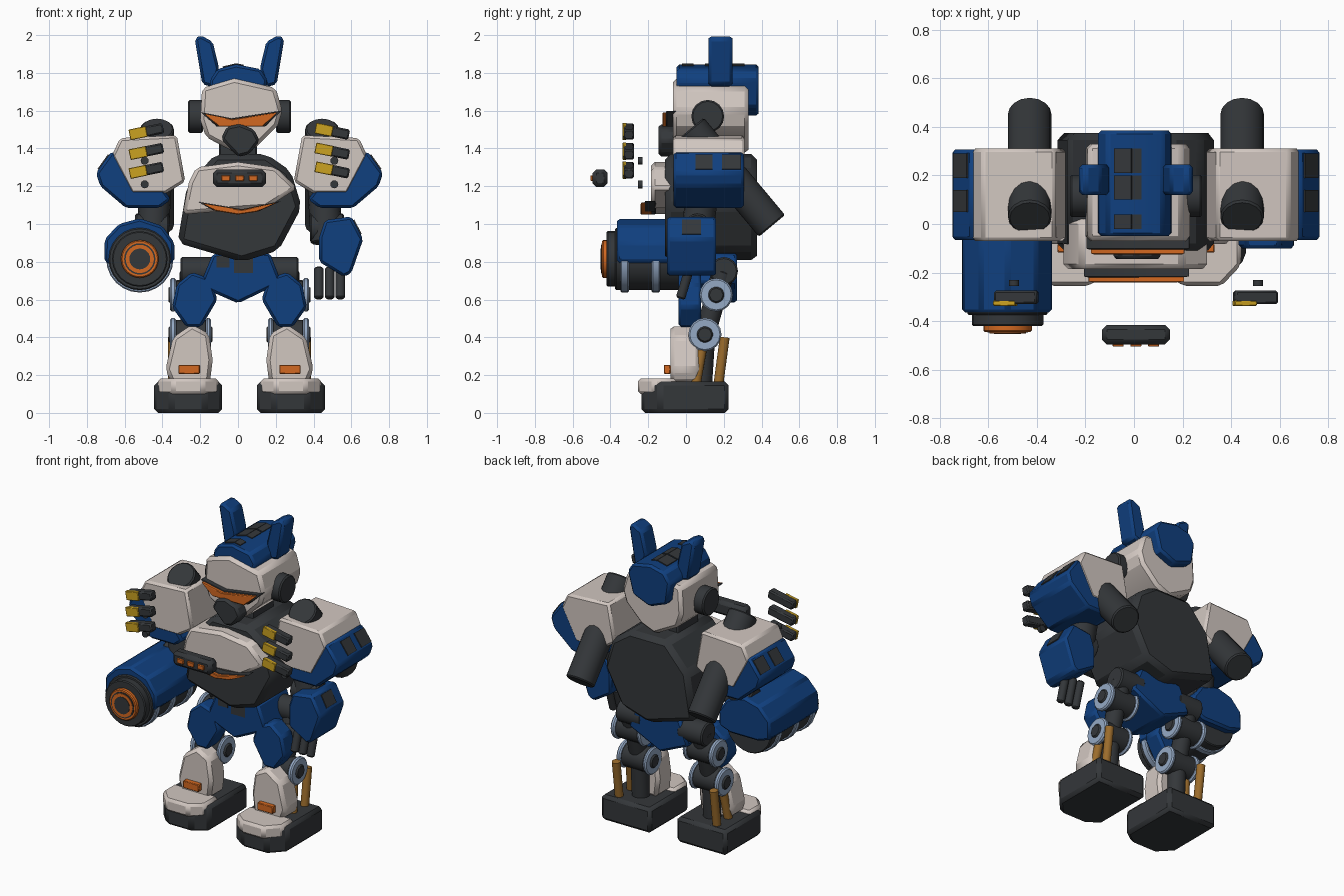
import bpy
import bmesh
import math
from mathutils import Matrix, Vector

default_cube = bpy.data.objects.get("Cube")
if default_cube:
    bpy.data.objects.remove(default_cube, do_unlink=True)

AXIS = .008  # mirror plane of the body


def make_material(name, red, green, blue):
    material = bpy.data.materials.new(name)
    material.use_nodes = True
    material.diffuse_color = (red, green, blue, 1)
    shader = material.node_tree.nodes["Principled BSDF"]
    shader.inputs["Base Color"].default_value = (red, green, blue, 1)
    shader.inputs["Roughness"].default_value = .7
    return material


BLUE = make_material("armour blue", .005, .05, .21)
WHITE = make_material("warm white", .64, .57, .53)
DARK = make_material("dark grey", .034, .038, .042)
ORANGE = make_material("glow orange", .65, .14, .015)
YELLOW = make_material("tip yellow", .6, .36, .015)
STEEL = make_material("steel blue", .3, .4, .56)
BRONZE = make_material("piston bronze", .33, .15, .025)


def finish(name, mesh_data, material, bevel=0.0):
    """Turn a bmesh into a named object, with optional chamfered edges."""
    bmesh.ops.recalc_face_normals(mesh_data, faces=mesh_data.faces)
    mesh = bpy.data.meshes.new(name)
    mesh_data.to_mesh(mesh)
    mesh_data.free()
    mesh.materials.append(material)
    part = bpy.data.objects.new(name, mesh)
    bpy.context.collection.objects.link(part)
    if bevel:
        chamfer = part.modifiers.new("chamfer", 'BEVEL')
        chamfer.width = bevel
        chamfer.segments = 1
        chamfer.limit_method = 'ANGLE'
    return part


def prism(name, outline, front, back, material, bevel=.014, vertical=False):
    """Extrude an outline front to back, or bottom to top when vertical."""
    mesh_data = bmesh.new()
    rings = []
    for depth in (front, back):
        rings.append([mesh_data.verts.new((u, v, depth) if vertical else (u, depth, v))
                      for u, v in outline])
    mesh_data.faces.new(rings[0])
    mesh_data.faces.new(rings[1])
    count = len(outline)
    for i in range(count):
        j = (i + 1) % count
        mesh_data.faces.new((rings[0][i], rings[0][j], rings[1][j], rings[1][i]))
    return finish(name, mesh_data, material, bevel)


def box(name, centre, size, material, bevel=.008, tilt=0.0):
    mesh_data = bmesh.new()
    placement = Matrix.Translation(centre) @ Matrix.Rotation(tilt, 4, 'Y')
    bmesh.ops.create_cube(mesh_data, size=1, matrix=placement @ Matrix.Diagonal((*size, 1)))
    return finish(name, mesh_data, material, bevel)


def rod(name, start, end, radius, material, bevel=.008, sides=16):
    mesh_data = bmesh.new()
    start, end = Vector(start), Vector(end)
    along = end - start
    turn = along.to_track_quat('Z', 'Y').to_matrix().to_4x4()
    bmesh.ops.create_cone(mesh_data, cap_ends=True, segments=sides, radius1=radius,
                          radius2=radius, depth=along.length,
                          matrix=Matrix.Translation((start + end) / 2) @ turn)
    return finish(name, mesh_data, material, bevel)


def edge_patch(name, start, end, front, back):
    """Lay a thin dark panel over a stretch of an outline edge."""
    a, b = Vector(start), Vector(end)
    normal = Vector((a.y - b.y, b.x - a.x)).normalized() * .006
    prism(name, [a - normal, b - normal, b + normal, a + normal], front, back, DARK, bevel=0)


def mirrored(outline, side):
    return [(AXIS + side * (x - AXIS), z) for x, z in outline]


# Head, helmet and neck
prism("head", [(-.19, 1.72), (-.02, 1.77), (.2, 1.72), (.235, 1.6), (.21, 1.52),
               (.1, 1.41), (0, 1.37), (-.17, 1.46), (-.2, 1.55)], -.07, .33, WHITE, bevel=.02)
helmet = [(-.15, 1.76), (-.11, 1.82), (-.01, 1.845), (.12, 1.82), (.157, 1.76),
          (.12, 1.62), (0, 1.57), (-.13, 1.62)]
prism("helmet", helmet, -.05, .385, BLUE)
for front, back in ((-.02, .04), (.1, .2), (.21, .31)):
    edge_patch("helmet_patch", (-.08, 1.828), (-.01, 1.845), front, back)
    edge_patch("helmet_patch", (-.01, 1.845), (.03, 1.837), front, back)
box("neck", (0, .12, 1.36), (.2, .22, .3), DARK)
prism("muzzle", [(-.09, 1.45), (-.06, 1.515), (.01, 1.53), (.085, 1.5), (.115, 1.44),
                 (.06, 1.37), (0, 1.355)], -.145, -.05, DARK)

# Eye visor and the matching chest grin: a dark frame with a glowing inset
visor = [(-.18, 1.585), (-.03, 1.555), (.21, 1.592), (.13, 1.515), (-.1, 1.515)]
grin = [(-.19, 1.11), (.02, 1.075), (.21, 1.115), (.1, 1.065), (0, 1.05), (-.12, 1.07)]
for label, outline, face in (("visor", visor, -.125), ("grin", grin, -.24)):
    middle = sum((Vector(p) for p in outline), Vector((0, 0))) / len(outline)
    frame = [middle + (Vector(p) - middle) * 1.1 + Vector((0, .004)) for p in outline]
    prism(label + "_frame", frame, face + .02, face + .08, DARK, bevel=.004)
    prism(label + "_glow", outline, face, face + .06, ORANGE, bevel=.004)

# Torso, chest and pelvis
prism("torso", [(-.32, .9), (-.27, 1.2), (-.12, 1.37), (.15, 1.37), (.28, 1.28), (.337, 1.09),
                (.215, .86), (.02, .8)], -.11, .375, DARK, bevel=.03)
prism("chest_plate", [(-.295, 1.05), (-.26, 1.22), (-.22, 1.3), (0, 1.328), (.2, 1.3),
                      (.315, 1.19), (.15, 1.085), (0, 1.075)], -.185, .02, WHITE, bevel=.02)
prism("pelvis", [(-.205, .67), (-.135, .84), (0, .865), (.17, .845), (.23, .69), (0, .58)],
      -.04, .27, BLUE)
box("pelvis_patch", (.03, -.04, .79), (.1, .008, .1), DARK, bevel=0)
box("pelvis_patch", (-.08, -.04, .8), (.07, .008, .06), DARK, bevel=0)

# Floating chest lamp block
box("lamp_block", (AXIS, -.455, 1.243), (.28, .08, .093), DARK, bevel=.02)
for offset in (-.073, 0, .073):
    box("lamp", (AXIS + offset, -.498, 1.243), (.045, .014, .03), ORANGE, bevel=.003)

# Paired parts
ear = [(.245, 1.98), (.215, 2), (.15, 1.965), (.115, 1.82), (.15, 1.725), (.205, 1.74)]
shoulder = [(.34, 1.47), (.64, 1.455), (.685, 1.36), (.58, 1.16), (.4, 1.16), (.295, 1.225)]
shoulder_skirt = [(.685, 1.385), (.768, 1.27), (.745, 1.2), (.61, 1.085), (.43, 1.085),
                  (.37, 1.13), (.5, 1.3)]
thigh = [(.365, .56), (.34, .68), (.26, .745), (.16, .71), (.125, .6), (.21, .455), (.29, .455)]
shin = [(.4, .23), (.36, .4), (.26, .468), (.17, .42), (.15, .28), (.165, .16), (.37, .16)]
foot = [(.1, .225), (.46, .225), (.46, -.14), (.37, -.235), (.19, -.235), (.1, -.17)]
toe = [(.12, -.05), (.44, -.05), (.44, -.17), (.36, -.255), (.2, -.255), (.12, -.19)]
for side, label in ((1, "left"), (-1, "right")):
    def at(x, y, z):
        return (AXIS + side * (x - AXIS), y, z)

    def part(name, outline, *settings, **options):
        return prism(label + "_" + name, mirrored(outline, side), *settings, **options)

    # Ears and head discs
    part("ear", ear, .12, .245, BLUE)
    rod(label + "_head_disc", at(.2, .115, 1.57), at(.28, .115, 1.57), .087, DARK)

    # Shoulder armour, exhaust pipe and upper arm
    part("shoulder", shoulder, -.07, .31, WHITE)
    part("shoulder_skirt", shoulder_skirt, -.066, .306, BLUE)
    for front, back in ((.05, .14), (.19, .29)):
        edge_patch(label + "_skirt_patch", *mirrored([(.7, 1.365), (.755, 1.288)], side),
                   front, back)
    rod(label + "_exhaust_pipe", at(.445, .455, .99), at(.445, .025, 1.505), .09, DARK)
    rod(label + "_upper_arm", at(.45, .1, 1.25), at(.47, .05, .9), .085, DARK)
    rod(label + "_elbow", at(.38, .06, .98), at(.56, .06, .98), .075, DARK)

    # Floating missiles and studs
    tilt = .2 * side
    for height in (1.49, 1.385, 1.285):
        x = AXIS + .492 * side
        box(label + "_missile", (x, -.302, height), (.18, .055, .055), DARK, tilt=tilt)
        box(label + "_missile_tip", (x - .046 * math.cos(tilt), -.326,
            height + .046 * math.sin(tilt)), (.092, .022, .057), YELLOW, bevel=.003, tilt=tilt)
    for height in (1.335, 1.21):
        rod(label + "_stud", at(.51, -.255, height), at(.51, -.23, height), .021, DARK, bevel=0)

    # Leg armour, joints and pistons
    part("thigh", thigh, -.04, .08, BLUE)
    part("shin", shin, -.082, .07, WHITE, bevel=.02)
    box(label + "_shin_light", at(.275, -.1, .23), (.113, .035, .048), ORANGE, bevel=.004)
    hip, knee, ankle = (.2, .75), (.16, .625), (.1, .415)
    rod(label + "_hip_joint", at(.14, *hip), at(.32, *hip), .075, DARK)
    rod(label + "_upper_link", at(.265, *hip), at(.265, *knee), .06, DARK)
    rod(label + "_middle_link", at(.265, *knee), at(.265, *ankle), .055, DARK)
    rod(label + "_lower_link", at(.265, *ankle), at(.265, .08, .1), .055, DARK)
    for name, joint in (("knee", knee), ("ankle", ankle)):
        rod(label + "_" + name, at(.15, *joint), at(.385, *joint), .045, DARK, sides=8)
        rod(label + "_" + name + "_drum", at(.18, *joint), at(.35, *joint), .078, DARK)
        for inner, outer in ((.16, .185), (.345, .375)):
            rod(label + "_" + name + "_ring", at(inner, *joint), at(outer, *joint), .088, STEEL)
    rod(label + "_rear_piston", at(.36, .17, .14), at(.36, .205, .4), .026, BRONZE, bevel=0)
    rod(label + "_front_piston", at(.36, .05, .14), at(.34, .09, .37), .026, BRONZE, bevel=0)

    # Foot
    part("foot", foot, 0, .165, DARK, bevel=.02, vertical=True)
    part("toe_cap", toe, .1, .183, WHITE, bevel=.016, vertical=True)

# Left forearm and fingers
prism("left_forearm", [(.43, .93), (.46, 1.02), (.6, 1.04), (.663, .92), (.6, .74),
                       (.56, .72), (.43, .8)], -.1, .16, BLUE)
edge_patch("forearm_patch", (.61, 1.02), (.65, .945), -.02, .08)
for x in (.428, .485, .542):
    rod("left_finger", (x, .02, .77), (x, -.03, .605), .025, DARK)

# Right arm cannon
prism("cannon_housing", [(-.708, .8), (-.705, .92), (-.63, 1), (-.52, 1.03), (-.4, .99),
                         (-.337, .9), (-.337, .8), (-.42, .77), (-.62, .77)], -.365, .15, BLUE)


def cannon_disc(name, front, back, radius, material, bevel=.006):
    rod(name, (-.52, front, .815), (-.52, back, .815), radius, material, bevel, sides=24)


cannon_disc("cannon_barrel", -.375, .1, .165, DARK)
for y in (-.325, -.16, .02):
    cannon_disc("cannon_ring", y - .022, y + .022, .178, STEEL)
cannon_disc("cannon_collar", -.42, -.3, .147, DARK)
cannon_disc("muzzle_ring", -.444, -.4, .1, ORANGE)
cannon_disc("muzzle_groove", -.447, -.44, .083, DARK, bevel=0)
cannon_disc("muzzle_inner_ring", -.45, -.44, .075, ORANGE, bevel=0)
cannon_disc("muzzle_bore", -.453, -.44, .055, DARK, bevel=0)

# Smooth the round parts while keeping chamfers crisp
bpy.ops.object.select_all(action='DESELECT')
for item in bpy.context.collection.objects:
    if item.type == 'MESH':
        item.select_set(True)
        bpy.context.view_layer.objects.active = item
bpy.ops.object.shade_smooth_by_angle(angle=math.radians(25))
